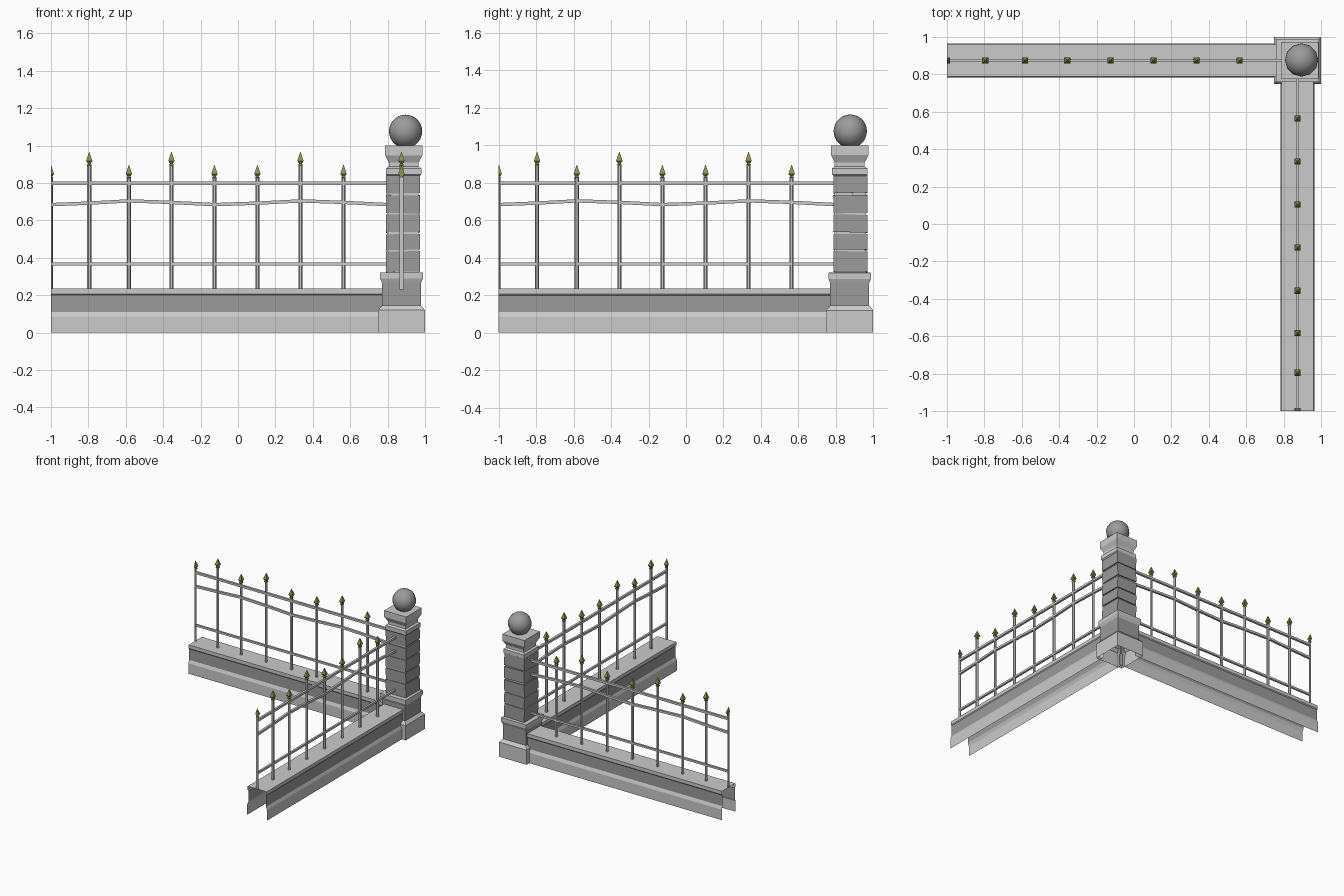
import bpy, bmesh, math, random
from mathutils import Matrix, Vector

if "Cube" in bpy.data.objects:
    bpy.data.objects.remove(bpy.data.objects["Cube"])

random.seed(4)
C = 0.874  # centre line of both walls and the pillar


def material(name, col):
    m = bpy.data.materials.new(name)
    m.diffuse_color = (*col, 1)
    m.use_nodes = True
    m.node_tree.nodes["Principled BSDF"].inputs["Base Color"].default_value = m.diffuse_color
    return m


STONE = material("stone", (0.6, 0.6, 0.6))
DARK = material("dark_stone", (0.33, 0.33, 0.33))
GOLD = material("olive_gold", (0.3, 0.28, 0.08))


def finish(bm, name, mats=(), swap=False, smooth=False):
    # swap exchanges x and y, turning the back run into the side run
    if swap:
        for v in bm.verts:
            v.co.x, v.co.y = v.co.y, v.co.x
    bmesh.ops.recalc_face_normals(bm, faces=bm.faces)
    me = bpy.data.meshes.new(name)
    bm.to_mesh(me)
    bm.free()
    for m in mats:
        me.materials.append(m)
    ob = bpy.data.objects.new(name, me)
    bpy.context.collection.objects.link(ob)
    if smooth:
        me.shade_smooth()
    return ob


def stack(bm, rings, n, centre, phase, cap_bottom=True, dark=()):
    # n-sided stack of (radius, z) rings; square when n = 4
    loops = []
    for r, z in rings:
        loops.append([bm.verts.new((centre[0] + r * math.cos(phase + 2 * math.pi * i / n),
                                    centre[1] + r * math.sin(phase + 2 * math.pi * i / n), z))
                      for i in range(n)])
    for k, (a, b) in enumerate(zip(loops, loops[1:])):
        for i in range(n):
            f = bm.faces.new((a[i], a[(i + 1) % n], b[(i + 1) % n], b[i]))
            f.material_index = 1 if k in dark else 0
    bm.faces.new(loops[-1])
    if cap_bottom:
        bm.faces.new(loops[0])


def square(rings):
    return [(h * math.sqrt(2), z) for h, z in rings]


# Hollow wall shell, open below and at the free end
HALF = [(0.09, 0), (0.09, 0.085), (0.08, 0.11), (0.08, 0.2), (0.086, 0.207), (0.086, 0.235)]


def wall(name, swap):
    bm = bmesh.new()
    prof = HALF + [(-w, z) for w, z in reversed(HALF)]
    a, b = ([bm.verts.new((x, C + w, z)) for w, z in prof] for x in (-1, 0.8))
    for i in range(len(prof) - 1):
        f = bm.faces.new((a[i], a[i + 1], b[i + 1], b[i]))
        f.material_index = 1 if i in (2, 8) else 0
    finish(bm, name, (STONE, DARK), swap)


# Rails as square-section sweeps through (x, z) points
def rail(name, pts, h, swap):
    bm = bmesh.new()
    loops = [[bm.verts.new((x, C + dy, z + dz)) for dy, dz in ((-h, -h), (h, -h), (h, h), (-h, h))]
             for x, z in pts]
    for a, b in zip(loops, loops[1:]):
        for i in range(4):
            bm.faces.new((a[i], a[(i + 1) % 4], b[(i + 1) % 4], b[i]))
    bm.faces.new(loops[0])
    bm.faces.new(loops[-1])
    finish(bm, name, (), swap)


POSTS = [(-1, 0), (-0.795, 1), (-0.583, 0), (-0.356, 1), (-0.126, 0), (0.104, 0), (0.334, 1), (0.564, 0)]


def clamp_end(bm):
    # the end post is cut in half at the end of the run
    for v in bm.verts:
        v.co.x = max(v.co.x, -1)


for tag, swap in (("back", False), ("side", True)):
    wall(tag + "_wall", swap)
    rail(tag + "_top_rail", [(-1, 0.798), (0.8, 0.798)], 0.009, swap)
    rail(tag + "_low_rail", [(-1, 0.366), (0.8, 0.366)], 0.008, swap)
    rail(tag + "_wavy_rail", [(-1, 0.684), (-0.8, 0.692), (-0.583, 0.704), (-0.356, 0.696),
                              (-0.126, 0.684), (0.104, 0.692), (0.334, 0.704), (0.564, 0.696),
                              (0.8, 0.684)], 0.009, swap)
    posts, spikes = bmesh.new(), bmesh.new()
    for x, tall in POSTS:
        tip = 0.965 if tall else 0.896
        stack(posts, [(0.011, 0.23), (0.011, tip - 0.07)], 6, (x, C), 0)
        stack(spikes, square([(0.009, tip - 0.075), (0.012, tip - 0.068), (0.008, tip - 0.06),
                              (0.017, tip - 0.048), (0.001, tip)]), 4, (x, C), math.pi / 4)
    clamp_end(posts)
    clamp_end(spikes)
    finish(posts, tag + "_posts", (), swap)
    finish(spikes, tag + "_spikes", (GOLD,), swap)

# Pillar foot and lower collar, open below
bm = bmesh.new()
stack(bm, square([(0.125, 0), (0.125, 0.12), (0.104, 0.145), (0.104, 0.265), (0.114, 0.288),
                  (0.114, 0.32), (0.09, 0.322)]), 4, (C, C), math.pi / 4, False, (2,))
finish(bm, "pillar_foot", (STONE, DARK))

# Pillar core behind the blocks
bm = bmesh.new()
stack(bm, square([(0.084, 0.3), (0.084, 0.86)]), 4, (0.881, C + 0.003), math.pi / 4)
finish(bm, "pillar_core", (STONE,))

# Uneven stone blocks
bm = bmesh.new()
for z0, z1 in ((0.325, 0.433), (0.442, 0.526), (0.536, 0.63), (0.64, 0.735), (0.746, 0.846)):
    m = (Matrix.Translation((0.882, C + 0.004, (z0 + z1) / 2))
         @ Matrix.Rotation(random.uniform(-0.025, 0.025), 4, 'X')
         @ Matrix.Rotation(random.uniform(-0.025, 0.025), 4, 'Y')
         @ Matrix.Diagonal((0.182, 0.182, z1 - z0, 1)))
    bmesh.ops.create_cube(bm, size=1, matrix=m)
finish(bm, "pillar_blocks", (DARK,))

# Upper collar, neck and cap
bm = bmesh.new()
stack(bm, square([(0.084, 0.835), (0.094, 0.845), (0.094, 0.878), (0.08, 0.888), (0.08, 0.91),
                  (0.1, 0.948), (0.1, 1.0)]), 4, (0.886, C), math.pi / 4)
finish(bm, "pillar_cap", (STONE, DARK))

# Ball finial
bm = bmesh.new()
bmesh.ops.create_uvsphere(bm, u_segments=12, v_segments=14, radius=0.089,
                          matrix=Matrix.Translation((0.896, 0.877, 1.076)))
finish(bm, "ball_finial", (DARK,), smooth=True)
